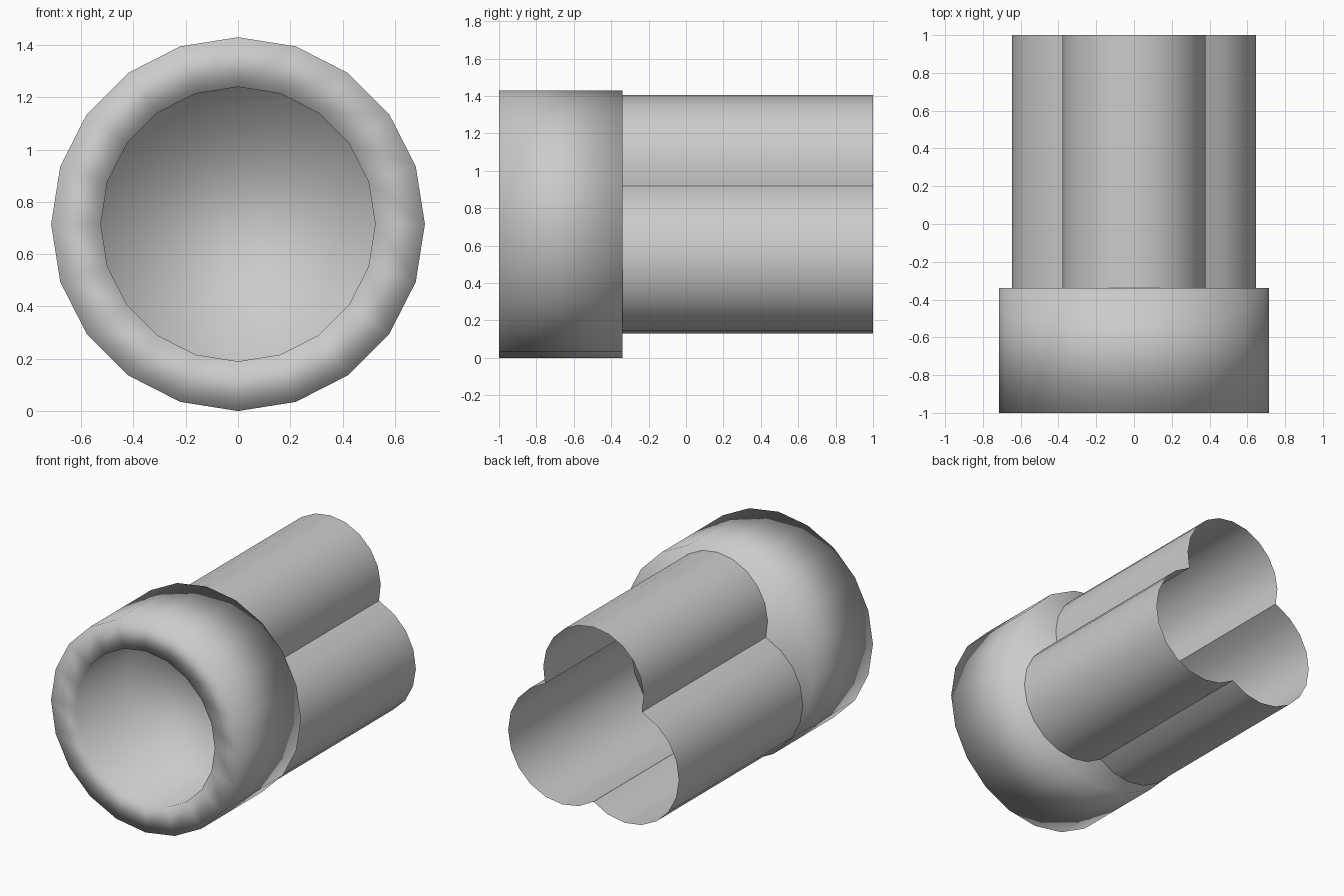
import bpy, bmesh
from math import sin, cos, pi, radians

if "Cube" in bpy.data.objects:
    bpy.data.objects.remove(bpy.data.objects["Cube"])

CZ = 0.715      # height of the main axis
SIDES = 20


def finish(bm, name):
    me = bpy.data.meshes.new(name)
    bm.to_mesh(me)
    bm.free()
    ob = bpy.data.objects.new(name, me)
    bpy.context.collection.objects.link(ob)
    for p in me.polygons:
        p.use_smooth = True
    return ob


def bridge(bm, a, b, closed=True):
    n = len(a)
    for i in range(n):
        j = (i + 1) % n
        bm.faces.new((a[i], a[j], b[j], b[i]))


# Collar: 20-sided drum with a flat front rim and a blind bore, soft shaded
bm = bmesh.new()
rings = []
for r, y in [(0.525, -0.45), (0.525, -1.0), (0.715, -1.0), (0.715, -0.34)]:
    rings.append([bm.verts.new((r * sin(2 * pi * i / SIDES), y,
                                CZ + r * cos(2 * pi * i / SIDES)))
                  for i in range(SIDES)])
for a, b in zip(rings, rings[1:]):
    bridge(bm, a, b)
bm.faces.new(rings[0])
bm.faces.new(rings[-1])
bmesh.ops.recalc_face_normals(bm, faces=bm.faces)
finish(bm, "collar")


# Barrel cluster: three merged round lobes, one open thin shell
def arc(cx, cz, r, a0, a1, n):
    return [(cx + r * cos(radians(a0 + (a1 - a0) * i / n)),
             cz + r * sin(radians(a0 + (a1 - a0) * i / n))) for i in range(n)]


top = arc(0, 1.025, 0.38, 196, -16, 12)
right = arc(0.242, 0.533, 0.404, 71.7, -127, 11)
right[0] = (0.367, 0.92)
left = [(0.0, 0.21)] + [(-x, z) for x, z in reversed(right[1:])]
outline = top[:1] + top[1:] + right + left

bm = bmesh.new()
front, back = ([bm.verts.new((x, y, z)) for x, z in outline] for y in (-0.34, 1.0))
bridge(bm, front, back)
bmesh.ops.remove_doubles(bm, verts=bm.verts, dist=0.02)
bmesh.ops.recalc_face_normals(bm, faces=bm.faces)
barrels = finish(bm, "barrel_cluster")

# Keep the grooves between lobes crisp
bpy.context.view_layer.objects.active = barrels
barrels.select_set(True)
bpy.ops.object.shade_smooth_by_angle(angle=radians(35))
